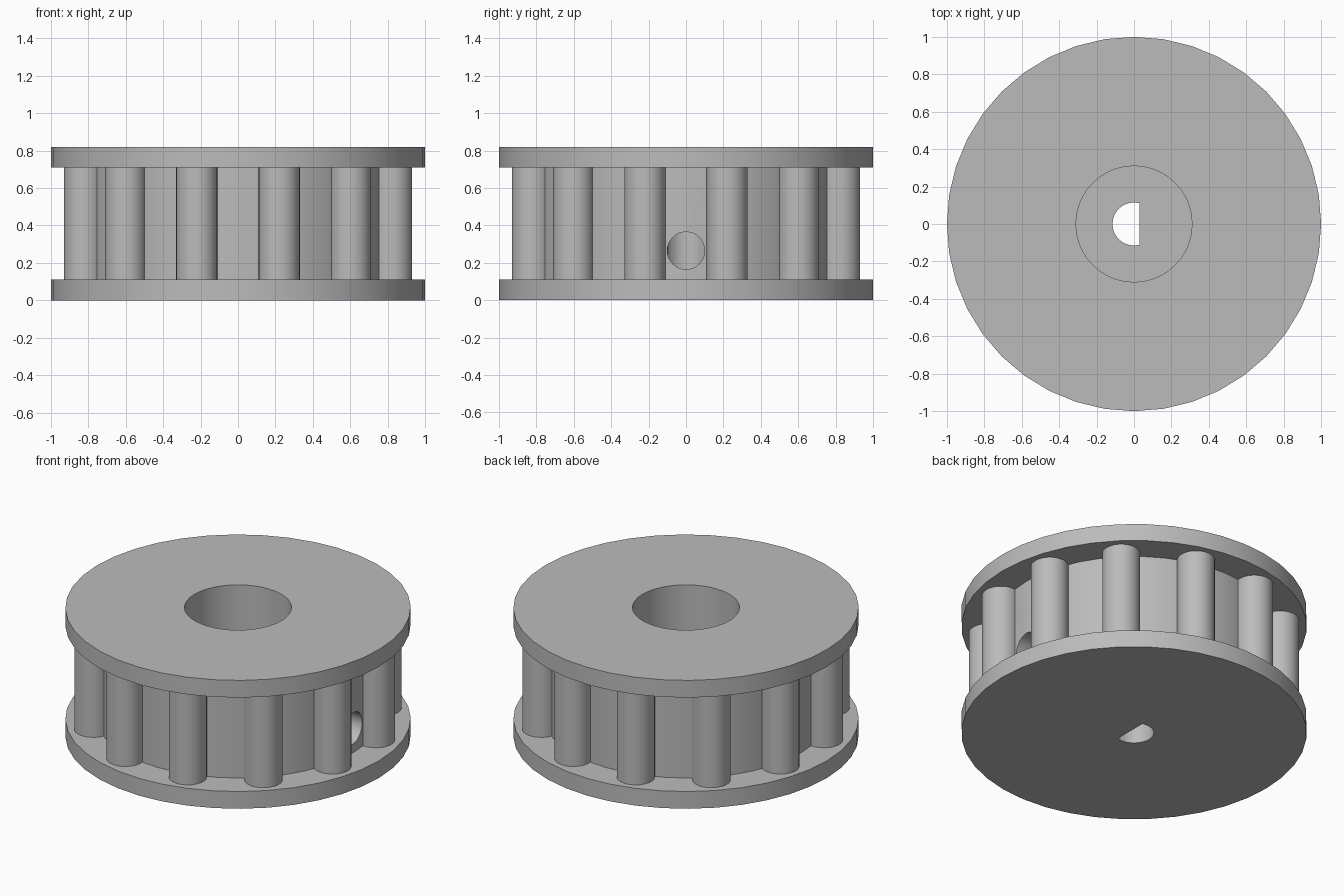
import bpy, bmesh, math
from mathutils import Matrix

cube = bpy.data.objects.get("Cube")
if cube:
    bpy.data.objects.remove(cube, do_unlink=True)

HEIGHT, FLANGE, CORE_R = 0.82, 0.11, 0.815
PIN_R, PIN_RING, PIN_COUNT = 0.11, 0.85, 12
HUB_R, HUB_FLOOR = 0.31, 0.52
BORE_R, BORE_FLAT = 0.115, 0.03
SCREW_R, SCREW_Z = 0.1, 0.265

grey = bpy.data.materials.new("plain grey")
grey.use_nodes = True
grey.diffuse_color = (0.5, 0.5, 0.5, 1)
grey.node_tree.nodes["Principled BSDF"].inputs["Base Color"].default_value = (0.5, 0.5, 0.5, 1)


def finish(name, bm):
    bmesh.ops.recalc_face_normals(bm, faces=bm.faces)
    mesh = bpy.data.meshes.new(name)
    bm.to_mesh(mesh)
    bm.free()
    mesh.materials.append(grey)
    obj = bpy.data.objects.new(name, mesh)
    bpy.context.collection.objects.link(obj)
    return obj


def activate(obj):
    bpy.ops.object.select_all(action='DESELECT')
    obj.select_set(True)
    bpy.context.view_layer.objects.active = obj


def smooth(obj):
    activate(obj)
    bpy.ops.object.shade_smooth_by_angle(angle=math.radians(30))


def lathe(name, profile, steps):
    bm = bmesh.new()
    verts = [bm.verts.new((r, 0, z)) for r, z in profile]
    edges = [bm.edges.new(pair) for pair in zip(verts, verts[1:])]
    bmesh.ops.spin(bm, geom=verts + edges, cent=(0, 0, 0), axis=(0, 0, 1),
                   angle=math.tau, steps=steps, use_duplicate=False)
    bmesh.ops.remove_doubles(bm, verts=bm.verts, dist=0.0001)
    return finish(name, bm)


def cylinder(name, radius, depth, matrix, segments=32):
    bm = bmesh.new()
    bmesh.ops.create_cone(bm, cap_ends=True, segments=segments, radius1=radius,
                          radius2=radius, depth=depth, matrix=matrix)
    return finish(name, bm)


def cut(target, cutter):
    mod = target.modifiers.new("cut", 'BOOLEAN')
    mod.operation = 'DIFFERENCE'
    mod.solver = 'EXACT'
    mod.object = cutter
    activate(target)
    bpy.ops.object.modifier_apply(modifier=mod.name)
    bpy.data.objects.remove(cutter, do_unlink=True)


# Spool body: two flanges, core and the wide recess in the top
top = HEIGHT - FLANGE
body = lathe("spool_body", [
    (0, 0), (1, 0), (1, FLANGE), (CORE_R, FLANGE), (CORE_R, top), (1, top),
    (1, HEIGHT), (HUB_R, HEIGHT), (HUB_R, HUB_FLOOR), (0, HUB_FLOOR)], 40)

# D-shaped shaft bore: a round cutter sliced by a flat
bm = bmesh.new()
bmesh.ops.create_cone(bm, cap_ends=True, segments=32, radius1=BORE_R, radius2=BORE_R,
                      depth=2, matrix=Matrix.Identity(4))
bmesh.ops.bisect_plane(bm, geom=bm.verts[:] + bm.edges[:] + bm.faces[:],
                       plane_co=(BORE_FLAT, 0, 0), plane_no=(1, 0, 0), clear_outer=True)
bmesh.ops.holes_fill(bm, edges=[e for e in bm.edges if e.is_boundary])
cut(body, finish("bore_cutter", bm))

# Set screw hole from the +x side into the bore
cut(body, cylinder("screw_cutter", SCREW_R, 1,
                   Matrix.Translation((0.5, 0, SCREW_Z)) @ Matrix.Rotation(math.pi / 2, 4, 'Y')))
smooth(body)

# Ring of round teeth between the flanges
for i in range(PIN_COUNT):
    a = math.tau * (i + 0.5) / PIN_COUNT
    place = Matrix.Translation((PIN_RING * math.cos(a), PIN_RING * math.sin(a), HEIGHT / 2))
    smooth(cylinder(f"tooth_pin_{i + 1}", PIN_R, top - FLANGE, place))
